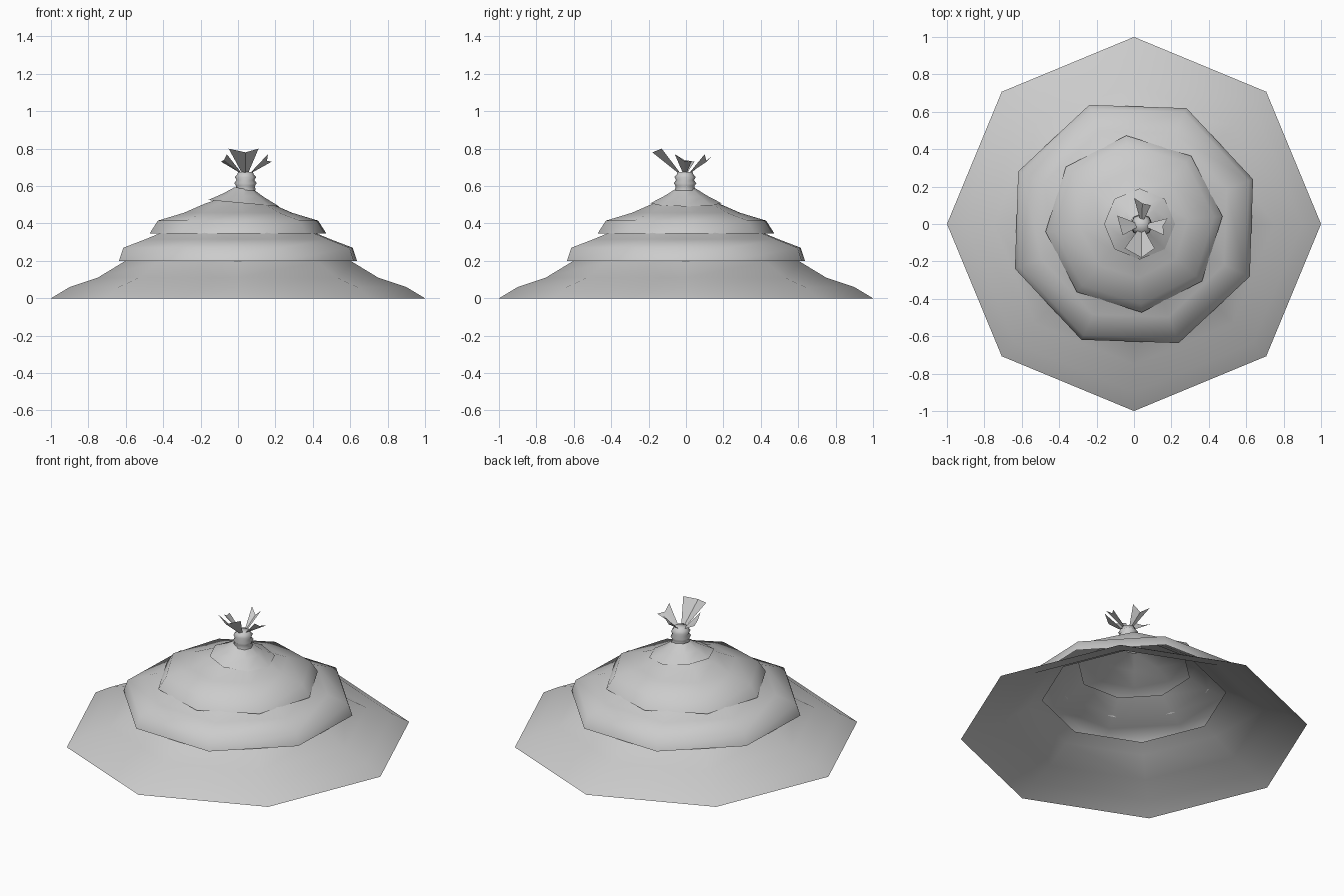
import bpy, bmesh
from math import cos, sin, pi, radians

cube = bpy.data.objects.get("Cube")
if cube:
    bpy.data.objects.remove(cube)

straw = bpy.data.materials.new("pale grey thatch")
straw.use_nodes = True
GREY = (0.6, 0.6, 0.6, 1)
straw.diffuse_color = GREY
straw.node_tree.nodes["Principled BSDF"].inputs["Base Color"].default_value = GREY


def finish(name, bm, smooth=True):
    mesh = bpy.data.meshes.new(name)
    bm.to_mesh(mesh)
    bm.free()
    mesh.materials.append(straw)
    for face in mesh.polygons:
        face.use_smooth = smooth
    obj = bpy.data.objects.new(name, mesh)
    bpy.context.collection.objects.link(obj)
    return obj


def shell(name, profile, turn=0, centre=(0, 0), lean=0, sides=8):
    """Open many-sided skirt through (radius, height) pairs, listed bottom to top."""
    bm = bmesh.new()
    rings = []
    for r, z in profile:
        ring = []
        for i in range(sides):
            a = radians(turn) + 2 * pi * i / sides
            x, y = r * cos(a), r * sin(a)
            ring.append(bm.verts.new((centre[0] + x, centre[1] + y, z + lean * x)))
        rings.append(ring)
    for low, high in zip(rings, rings[1:]):
        for i in range(sides):
            j = (i + 1) % sides
            bm.faces.new((low[i], low[j], high[j], high[i]))
    return finish(name, bm)


# Stacked thatch layers, each turned a little against the one below
shell("lower_thatch", [(1, 0), (0.9, 0.06), (0.75, 0.11), (0.61, 0.195), (0.53, 0.235)])
shell("middle_thatch",
      [(0.68, 0.2), (0.655, 0.27), (0.53, 0.315), (0.44, 0.35), (0.33, 0.41)], turn=20.6)
shell("upper_thatch",
      [(0.475, 0.345), (0.43, 0.415), (0.29, 0.457), (0.18, 0.505), (0.05, 0.55)], turn=5)

# Leaning cap and the tied straw neck
TOP = (0.04, -0.005)
shell("cap", [(0.19, 0.508), (0.11, 0.55), (0.05, 0.588)], centre=(0.03, 0), lean=-0.09)
shell("tied_neck",
      [(0.055, 0.575), (0.05, 0.6), (0.06, 0.615), (0.048, 0.632),
       (0.057, 0.648), (0.045, 0.66), (0.04, 0.675), (0.0005, 0.676)], centre=TOP)

# Splayed straw tufts: three tip points each, folded along the middle
TUFTS = {
    "front_tuft": [(-0.05, -0.13, 0.8), (0.04, -0.18, 0.78), (0.11, -0.13, 0.8)],
    "left_tuft": [(0.16, -0.06, 0.77), (0.155, -0.01, 0.735), (0.18, 0.03, 0.73)],
    "back_tuft": [(0.09, 0.1, 0.77), (0.045, 0.11, 0.73), (0, 0.14, 0.76)],
    "right_tuft": [(-0.09, 0.045, 0.73), (-0.075, -0.01, 0.74), (-0.06, -0.06, 0.77)],
}
for name, tips in TUFTS.items():
    bm = bmesh.new()
    tip = [bm.verts.new(p) for p in tips]
    # Narrow root: the tips drawn in towards the top of the neck
    root = [bm.verts.new((TOP[0] + (x - TOP[0]) * 0.2, TOP[1] + (y - TOP[1]) * 0.2, 0.668))
            for x, y, z in tips]
    for i in range(2):
        bm.faces.new((root[i], root[i + 1], tip[i + 1], tip[i]))
    finish(name, bm, smooth=False)
